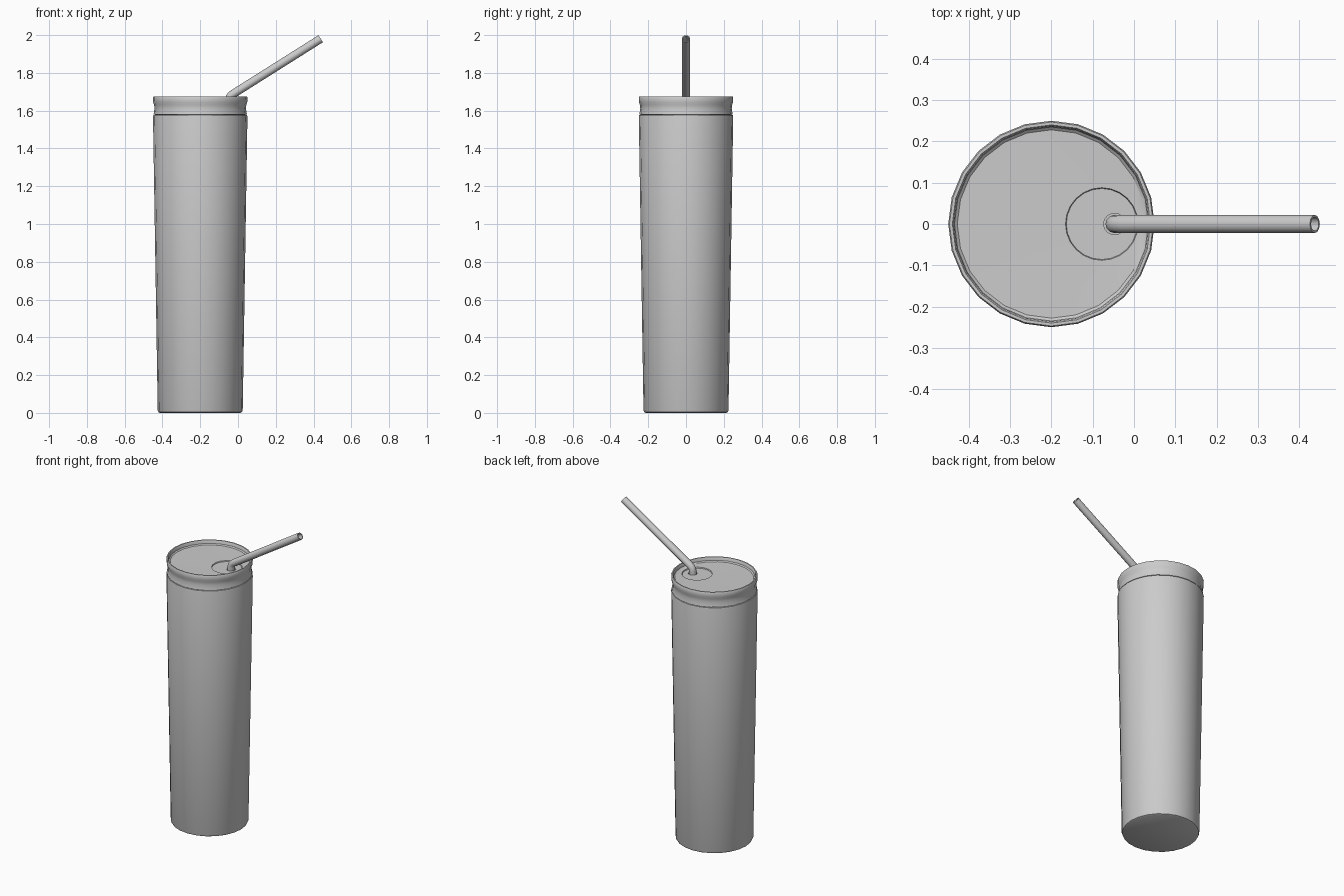
import bpy, bmesh
from math import sin, cos, pi, radians
from mathutils import Vector

if "Cube" in bpy.data.objects:
    bpy.data.objects.remove(bpy.data.objects["Cube"])

CUP_X = -0.2


def loft(name, rings, sides, cap_start=False, cap_end=False, angle=35):
    """Join rings (centre, radius, tilt about y) into a smooth-shaded skin."""
    bm = bmesh.new()
    loops = []
    for c, r, tilt in rings:
        u = Vector((cos(tilt), 0, -sin(tilt)))
        v = Vector((0, 1, 0))
        loops.append([bm.verts.new(Vector(c) + r * (cos(a) * u + sin(a) * v))
                      for a in (2 * pi * i / sides for i in range(sides))])
    for a, b in zip(loops, loops[1:]):
        for i in range(sides):
            j = (i + 1) % sides
            bm.faces.new((a[i], a[j], b[j], b[i]))
    if cap_start:
        bm.faces.new(loops[0][::-1])
    if cap_end:
        bm.faces.new(loops[-1])
    bmesh.ops.recalc_face_normals(bm, faces=bm.faces)
    mesh = bpy.data.meshes.new(name)
    bm.to_mesh(mesh)
    bm.free()
    ob = bpy.data.objects.new(name, mesh)
    bpy.context.collection.objects.link(ob)
    bpy.ops.object.select_all(action='DESELECT')
    ob.select_set(True)
    bpy.context.view_layer.objects.active = ob
    bpy.ops.object.shade_smooth_by_angle(angle=radians(angle))
    return ob


def turned(profile):
    """Profile points (radius, z, x shift) around the cup axis."""
    return [((CUP_X + p[2] if len(p) > 2 else CUP_X, 0, p[1]), p[0], 0) for p in profile]


# tapered hollow cup with a rounded foot
loft("cup", turned([(0.213, 0), (0.221, 0.004), (0.225, 0.014), (0.25, 1.568),
                    (0.248, 1.576), (0.238, 1.576), (0.213, 0.02)]),
     24, cap_start=True, cap_end=True)

# lid: waisted side, thin rim, floor lofted to the off-centre straw dimple
loft("lid", turned([(0.236, 1.54), (0.238, 1.578), (0.247, 1.58), (0.245, 1.592),
                    (0.242, 1.612), (0.244, 1.63), (0.249, 1.645), (0.25, 1.67),
                    (0.247, 1.675), (0.24, 1.675), (0.237, 1.67), (0.235, 1.655),
                    (0.228, 1.649), (0.088, 1.647, 0.122), (0.086, 1.641, 0.122),
                    (0.026, 1.641, 0.153), (0.026, 1.63, 0.153)]), 24)

# bent hollow straw: up through the lid, short bend, long slanted mouthpiece
t = radians(57)
path = [((-0.047, 0, 0.08), 0), ((-0.047, 0, 1.66), 0),
        ((-0.043, 0, 1.673), t * 0.33), ((-0.034, 0, 1.683), t * 0.67),
        ((-0.022, 0, 1.691), t), ((0.438, 0, 1.981), t)]
outer = [(c, 0.022, a) for c, a in path]
inner = [(c, 0.017, a) for c, a in reversed(path)]
loft("straw", outer + inner + outer[:1], 12)
bpy.ops.object.mode_set(mode='OBJECT')
# weld the closing seam at the lower end
straw = bpy.data.objects["straw"]
bm = bmesh.new()
bm.from_mesh(straw.data)
bmesh.ops.remove_doubles(bm, verts=bm.verts, dist=0.0001)
bmesh.ops.recalc_face_normals(bm, faces=bm.faces)
bm.to_mesh(straw.data)
bm.free()
